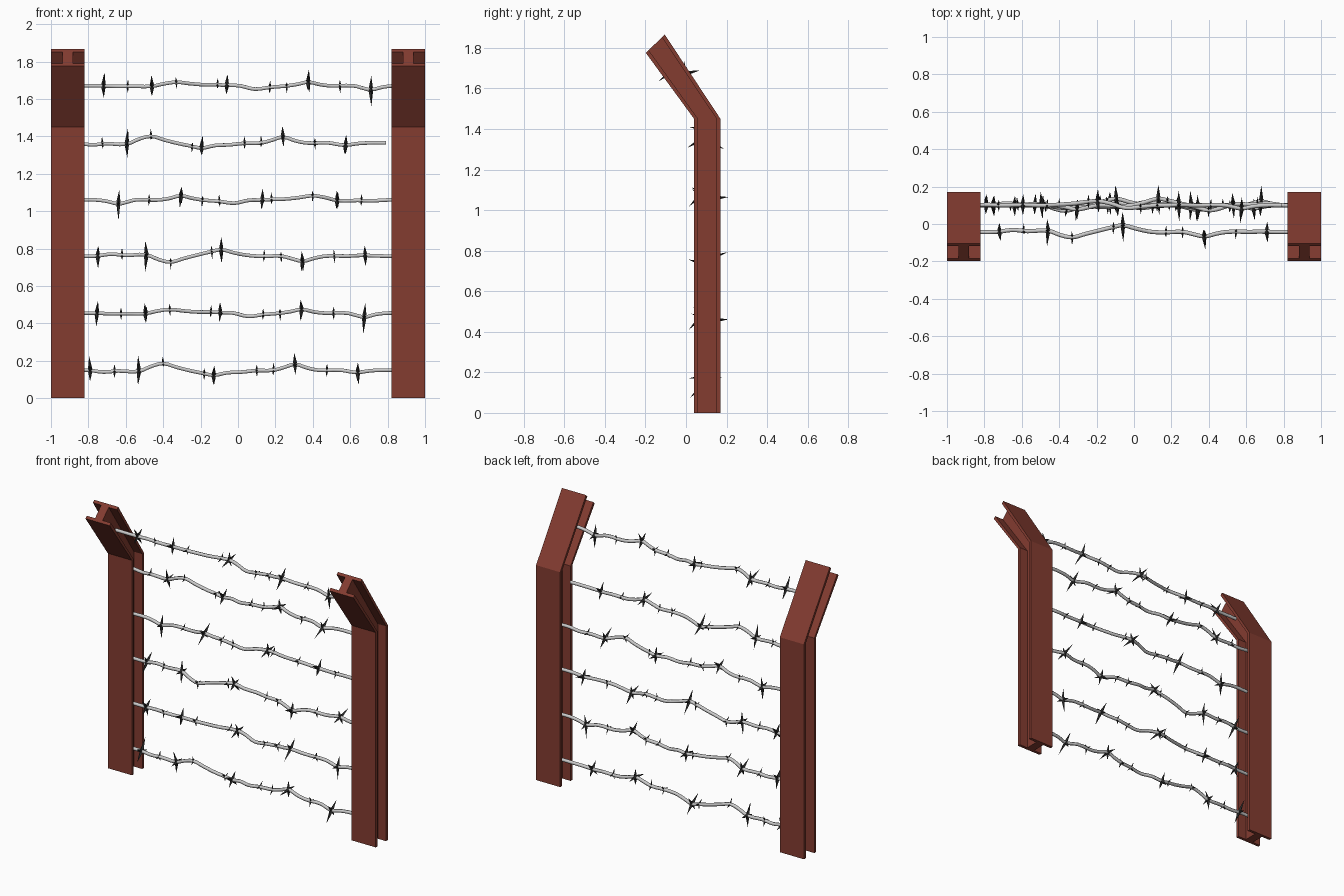
import bpy, bmesh, math, random
from mathutils import Vector, Matrix

if "Cube" in bpy.data.objects:
    bpy.data.objects.remove(bpy.data.objects["Cube"])

random.seed(4)


def material(name, color):
    m = bpy.data.materials.new(name)
    m.diffuse_color = color
    m.use_nodes = True
    m.node_tree.nodes["Principled BSDF"].inputs["Base Color"].default_value = m.diffuse_color
    return m


rust = material("rust_paint", (0.23, 0.045, 0.03, 1))
dark = material("dark_steel", (0.025, 0.025, 0.025, 1))


def finish(name, bm, mat=None):
    bmesh.ops.recalc_face_normals(bm, faces=bm.faces)
    me = bpy.data.meshes.new(name)
    bm.to_mesh(me)
    bm.free()
    ob = bpy.data.objects.new(name, me)
    bpy.context.collection.objects.link(ob)
    if mat:
        me.materials.append(mat)
    return ob


# Bent I-beam posts: one section lofted through three stations
W, B, F = 0.09, 0.028, 0.15
SECTION = [(-W, 0), (W, 0), (W, F), (B, F), (B, 1 - F), (W, 1 - F),
           (W, 1), (-W, 1), (-W, 1 - F), (-B, 1 - F), (-B, F), (-W, F)]
STATIONS = [((0.04, 0), (0.17, 0)), ((0.04, 1.45), (0.17, 1.45)),
            ((-0.198, 1.775), (-0.105, 1.866))]


def post(name, cx):
    bm = bmesh.new()
    rings = []
    for front, back in STATIONS:
        f, b = Vector(front), Vector(back)
        ring = []
        for x, t in SECTION:
            p = f.lerp(b, t)
            ring.append(bm.verts.new((cx + x, p.x, p.y)))
        rings.append(ring)
    n = len(SECTION)
    for lo, hi in zip(rings, rings[1:]):
        for i in range(n):
            j = (i + 1) % n
            bm.faces.new((lo[i], lo[j], hi[j], hi[i]))
    for r in (rings[0], rings[-1]):
        for q in ((0, 1, 2, 3, 10, 11), (3, 4, 9, 10), (4, 5, 6, 7, 8, 9)):
            bm.faces.new([r[k] for k in q])
    finish(name, bm, rust)


post("left_post", -0.91)
post("right_post", 0.91)

# Wandering wire path (x, y, z offset), shared by all strands
PATH = [(-0.96, 0, 0), (-0.80, 0, 0), (-0.72, 0.003, -0.01), (-0.64, 0, -0.004),
        (-0.53, 0.002, -0.006), (-0.46, 0, 0.022), (-0.40, 0, 0.035),
        (-0.33, 0.004, 0.016), (-0.25, 0.01, -0.004), (-0.19, 0.018, -0.016),
        (-0.13, 0.022, -0.027), (-0.06, 0.01, -0.014), (0.02, -0.014, -0.01),
        (0.10, -0.008, -0.002), (0.19, 0, 0), (0.25, 0, 0.016), (0.305, 0.003, 0.031),
        (0.37, 0, 0.012), (0.43, 0, 0), (0.55, 0, 0), (0.60, -0.01, -0.008),
        (0.64, -0.017, -0.012), (0.70, -0.006, -0.004), (0.76, 0, 0), (0.855, 0, 0)]
BIG = [-0.79, -0.53, -0.13, 0.305, 0.64]
SMALL = [-0.66, -0.40, -0.18, 0.10, 0.19, 0.475]


def path_at(x):
    for a, b in zip(PATH, PATH[1:]):
        if a[0] <= x <= b[0]:
            return Vector(a).lerp(Vector(b), (x - a[0]) / (b[0] - a[0]))


def spike(bm, base, angle, lean, length, radius):
    # four-sided thorn pointing out across the wire
    d = Vector((lean, math.cos(angle), math.sin(angle))).normalized()
    rot = Vector((0, 0, 1)).rotation_difference(d).to_matrix().to_4x4()
    bmesh.ops.create_cone(bm, cap_ends=True, segments=4, radius1=radius, radius2=0,
                          depth=length,
                          matrix=Matrix.Translation(base + d * length / 2) @ rot)


def strand(i, y, z, shift, degrees, mirror):
    spin = Matrix.Rotation(math.radians(degrees), 3, 'X')
    side = -1 if mirror else 1

    def place(p):
        q = spin @ Vector((0, p[1], p[2]))
        x = max(-0.885, min(0.885, side * p[0] + shift))
        return Vector((x, y + q.y, z + q.z))

    # Wire tube
    cu = bpy.data.curves.new("path", 'CURVE')
    cu.dimensions = '3D'
    cu.bevel_depth = 0.011
    cu.bevel_resolution = 1
    cu.resolution_u = 3
    sp = cu.splines.new('BEZIER')
    sp.bezier_points.add(len(PATH) - 1)
    for bp, p in zip(sp.bezier_points, PATH):
        bp.co = place(p)
        bp.handle_left_type = bp.handle_right_type = 'AUTO'
    tmp = bpy.data.objects.new("path", cu)
    bpy.context.collection.objects.link(tmp)
    deps = bpy.context.evaluated_depsgraph_get()
    me = bpy.data.meshes.new_from_object(tmp.evaluated_get(deps))
    bpy.data.objects.remove(tmp)
    me.name = f"wire_{i}"
    bpy.context.collection.objects.link(bpy.data.objects.new(f"wire_{i}", me))

    # Barbs
    bm = bmesh.new()
    for xs, lengths, r in ((BIG, (0.09, 0.055, 0.075, 0.06), 0.013),
                           (SMALL, (0.042, 0.036, 0.04), 0.008)):
        for k, x in enumerate(xs):
            if abs(side * x + shift) > 0.81 or (mirror and x < -0.78):
                continue
            c = place(path_at(x))
            start = math.radians(degrees + 65 + 37 * k)
            for j, ln in enumerate(lengths):
                a = start + j * math.tau / len(lengths) + random.uniform(-0.25, 0.25)
                spike(bm, c, a, random.uniform(-0.08, 0.08), ln, r)
    finish(f"barbs_{i}", bm, dark)


# Six strands: y, z, slide along x, spin about x, mirrored
for i, row in enumerate([(0.1, 0.15, 0, 0, False), (0.1, 0.455, 0.035, 56, False),
                         (0.1, 0.76, 0.04, 155, False), (0.1, 1.06, 0, 50, True),
                         (0.1, 1.365, -0.065, 0, False), (-0.042, 1.67, 0.07, 56, False)]):
    strand(i + 1, *row)
